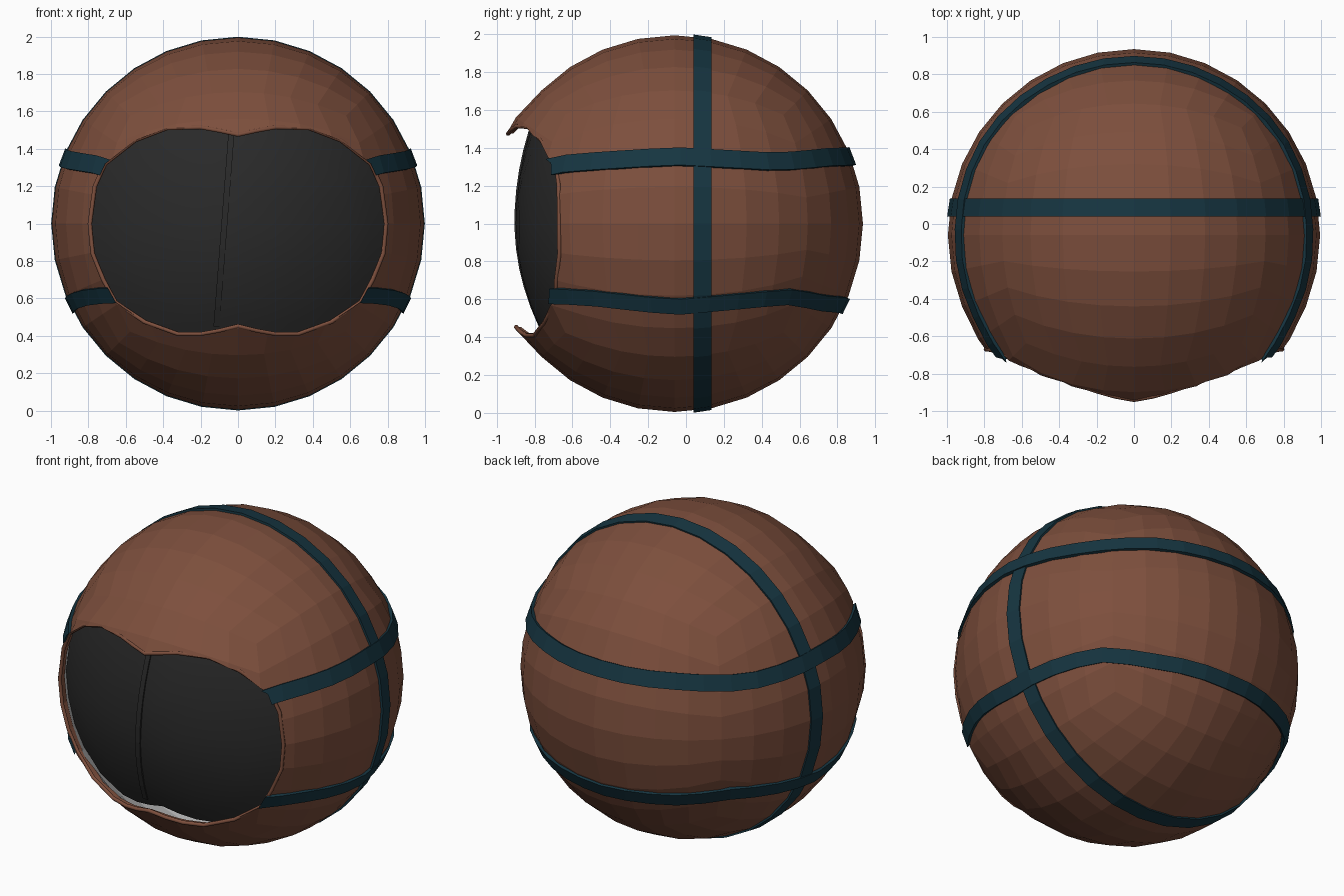
import bpy, bmesh
from math import sin, cos, tan, pi, sqrt, radians
from mathutils import Vector

if "Cube" in bpy.data.objects:
    bpy.data.objects.remove(bpy.data.objects["Cube"])

C = Vector((0, -0.06, 1.0))   # centre of the ball
R = 0.995

def clamp(v):
    return max(0.0, min(1.0, v))

def flare(d):
    """Slight outward swelling of the shell near the opening."""
    return .02 * clamp((-d.y - .5) / .16) * clamp((.64 - abs(d.z)) / .12)

def mat(name, rgb):
    m = bpy.data.materials.new(name)
    m.diffuse_color = (*rgb, 1)
    m.use_nodes = True
    m.node_tree.nodes["Principled BSDF"].inputs["Base Color"].default_value = m.diffuse_color
    return m

BROWN = mat("brown", (0.205, 0.078, 0.046))
TEAL = mat("dark_teal", (0.008, 0.036, 0.053))
BLACK = mat("charcoal", (0.023, 0.023, 0.023))

def make(name, bm, *mats):
    bmesh.ops.recalc_face_normals(bm, faces=bm.faces)
    me = bpy.data.meshes.new(name)
    bm.to_mesh(me)
    bm.free()
    for m in mats:
        me.materials.append(m)
    ob = bpy.data.objects.new(name, me)
    bpy.context.collection.objects.link(ob)
    return ob

# Opening outline seen from the front: x and height from the ball centre
half = [(0, .475), (.1, .497), (.2, .515), (.38, .51), (.55, .445), (.71, .32), (.765, .2),
        (.792, 0), (.777, -.16), (.72, -.3), (.655, -.42), (.5, -.525), (.32, -.59),
        (.2, -.59), (.1, -.572), (0, -.547)]
outline = half + [(-x, z) for x, z in reversed(half[1:-1])]

# Cutter for the opening
bm = bmesh.new()
f = bm.faces.new([bm.verts.new((x, -1.5, 1 + z)) for x, z in outline])
ext = bmesh.ops.extrude_face_region(bm, geom=[f])["geom"]
bmesh.ops.translate(bm, vec=(0, 1.2, 0), verts=[v for v in ext if isinstance(v, bmesh.types.BMVert)])
cutter = make("opening_cutter", bm, BROWN)
cutter.hide_render = True
cutter.hide_viewport = True

def cut(ob):
    b = ob.modifiers.new("opening", 'BOOLEAN')
    b.operation = 'DIFFERENCE'
    b.solver = 'EXACT'
    b.object = cutter

# Shell: a cube rounded into a faceted ball, grey inside
bm = bmesh.new()
bmesh.ops.create_cube(bm, size=2)
bmesh.ops.subdivide_edges(bm, edges=bm.edges[:], cuts=7, use_grid_fill=True)
for v in bm.verts:
    d = Vector([tan(c * pi / 4) for c in v.co]).normalized()
    v.co = C + (R + flare(d)) * d
shell = make("shell", bm, BROWN, None)
s = shell.modifiers.new("thickness", 'SOLIDIFY')
s.thickness = 0.03
s.offset = -1
s.material_offset = 1
cut(shell)

# Raised lip around the opening
cu = bpy.data.curves.new("opening_lip", 'CURVE')
cu.dimensions = '3D'
cu.bevel_depth = 0.012
cu.bevel_resolution = 1
sp = cu.splines.new('POLY')
sp.points.add(len(outline) - 1)
for p, (x, z) in zip(sp.points, outline):
    p.co = (x, C.y - sqrt(1.0 - x * x - z * z), 1 + z, 1)
sp.use_cyclic_u = True
cu.materials.append(BROWN)
bpy.context.collection.objects.link(bpy.data.objects.new("opening_lip", cu))

# Straps: bands hugging the ball between two edge directions
def strap(name, sections, closed, outer):
    bm = bmesh.new()
    rows = []
    for lo, hi in sections:
        lo, hi = lo.normalized(), hi.normalized()
        rows.append([bm.verts.new(C + d * (r + flare(d)))
                     for d, r in ((lo, .97), (lo, outer), (hi, outer), (hi, .97))])
    n = len(rows)
    for i in range(n if closed else n - 1):
        a, b = rows[i], rows[(i + 1) % n]
        for k in range(4):
            bm.faces.new((a[k], a[(k + 1) % 4], b[(k + 1) % 4], b[k]))
    if not closed:
        bm.faces.new(rows[0])
        bm.faces.new(rows[-1])
    return make(name, bm, TEAL)

def ring_dir(t, y):
    r = sqrt(1 - y * y)
    return Vector((r * cos(t), y, r * sin(t)))

strap("vertical_strap", [(ring_dir(2 * pi * i / 32, .10), ring_dir(2 * pi * i / 32, .195))
                         for i in range(32)], True, 1.004)

def level_dir(a, z):
    r = sqrt(1 - z * z)
    return Vector((r * cos(a), r * sin(a), z))

def lerp(keys, a):
    for (a0, z0), (a1, z1) in zip(keys, keys[1:]):
        if a <= a1:
            return z0 + (z1 - z0) * (a - a0) / (a1 - a0)
    return keys[-1][1]

def level_strap(name, keys, end, width):
    secs = []
    n = 28
    for i in range(n + 1):
        deg = -end + (180 + 2 * end) * i / n
        z = lerp(keys, deg if deg <= 90 else 180 - deg)
        a = radians(deg)
        secs.append((level_dir(a, z - width / 2), level_dir(a, z + width / 2)))
    cut(strap(name, secs, False, 1.008))

level_strap("upper_strap", [(-50, .27), (-35, .32), (0, .355), (35, .325), (60, .35), (90, .355)], 47, .092)
level_strap("lower_strap", [(-50, -.37), (-30, -.39), (0, -.44), (40, -.385), (60, -.42), (90, -.435)], 47, .08)

# Visor: bulging dark panel behind the opening
def visor_y(x, z):
    y = -0.9 + .48 * x * x + (.32 if z > 0 else .42) * z * z
    lim = .965 ** 2 - x * x - z * z
    return max(y, C.y - sqrt(max(lim, 0)))

bm = bmesh.new()
centre = bm.verts.new((0, visor_y(0, 0), 1))
prev = None
for t in (.25, .5, .75, .9, 1.04):
    ring = [bm.verts.new((x * t, visor_y(x * t, z * t), 1 + z * t)) for x, z in outline]
    for i in range(len(ring)):
        j = (i + 1) % len(ring)
        if prev:
            bm.faces.new((prev[i], prev[j], ring[j], ring[i]))
        else:
            bm.faces.new((centre, ring[j], ring[i]))
    prev = ring
visor = make("visor", bm, BLACK)
for p in visor.data.polygons:
    p.use_smooth = True

# Slanted seam strip on the visor
bm = bmesh.new()
rows = []
for i in range(11):
    t = i / 10
    x, z = -.035 - .08 * t, .49 - 1.04 * t
    y = visor_y(x, z)
    rows.append([bm.verts.new((x + dx, y + dy, 1 + z))
                 for dx, dy in ((-.016, .02), (-.016, -.009), (.016, -.009), (.016, .02))])
for a, b in zip(rows, rows[1:]):
    for k in range(4):
        bm.faces.new((a[k], a[(k + 1) % 4], b[(k + 1) % 4], b[k]))
bm.faces.new(rows[0])
bm.faces.new(rows[-1])
make("visor_seam", bm, BLACK)
